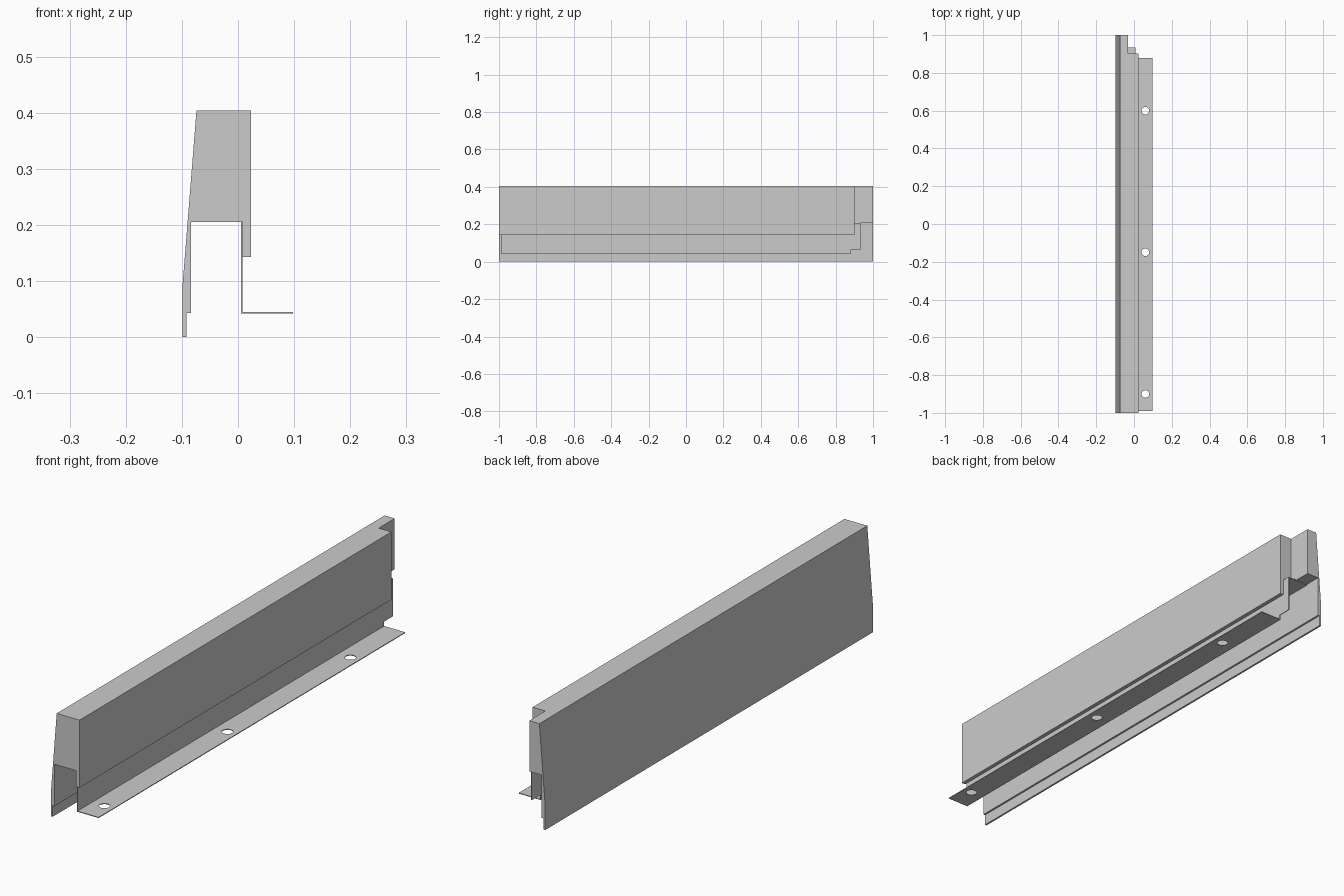
import bpy, bmesh
from mathutils import Vector

if "Cube" in bpy.data.objects:
    bpy.data.objects.remove(bpy.data.objects["Cube"])


def prism(name, points, start, depth):
    """Extrude a closed 3D outline along the depth vector."""
    bm = bmesh.new()
    face = bm.faces.new([bm.verts.new(Vector(p) + Vector(start)) for p in points])
    ret = bmesh.ops.extrude_face_region(bm, geom=[face])
    moved = [v for v in ret["geom"] if isinstance(v, bmesh.types.BMVert)]
    bmesh.ops.translate(bm, verts=moved, vec=depth)
    bmesh.ops.recalc_face_normals(bm, faces=bm.faces[:])
    mesh = bpy.data.meshes.new(name)
    bm.to_mesh(mesh)
    bm.free()
    obj = bpy.data.objects.new(name, mesh)
    bpy.context.collection.objects.link(obj)
    return obj


def box(name, lo, hi):
    (x0, y0, z0), (x1, y1, z1) = lo, hi
    return prism(name, [(x0, y0, z0), (x1, y0, z0), (x1, y1, z0), (x0, y1, z0)],
                 (0, 0, 0), (0, 0, z1 - z0))


def cut(target, cutter):
    """Subtract the cutter, apply, and discard it."""
    mod = target.modifiers.new("cut", 'BOOLEAN')
    mod.operation = 'DIFFERENCE'
    mod.solver = 'EXACT'
    mod.object = cutter
    cutter.hide_render = True
    bpy.context.view_layer.objects.active = target
    bpy.ops.object.modifier_apply(modifier=mod.name)
    bpy.data.objects.remove(cutter)


T = 0.003            # sheet thickness
SX, SZ = 0.005, 0.205  # inner corner of the bent sheet
Y0 = -0.99           # near end of the bent sheet

# Main body: sloped outer face, hanging leg with thin lip, open channel below
profile = [(-0.099, 0), (-0.099, 0.09), (-0.074, 0.404), (0.0235, 0.404),
           (0.0235, 0.143), (SX + T, 0.143), (SX + T, SZ + T), (-0.084, SZ + T),
           (-0.084, 0.043), (-0.0915, 0.043), (-0.0915, 0)]
body = prism("coping_body", [(x, 0, z) for x, z in profile], (0, -1, 0), (0, 2, 0))
# Full-height corner notch at the far end
cut(body, box("notch_cutter", (-0.031, 0.902, 0.1), (0.1, 1.1, 0.5)))

# Bent sheet: top plate lining the channel
box("sheet_top", (-0.084, -1, SZ), (SX + T, 0.934, SZ + T))

# Bent sheet: upright web, stepped at its far end
web = [(Y0, 0.042), (0.88, 0.042), (0.88, 0.062), (0.934, 0.062),
       (0.934, SZ + T), (Y0, SZ + T)]
prism("sheet_web", [(SX, y, z) for y, z in web], (0, 0, 0), (T, 0, 0))

# Bent sheet: mounting flange with three screw holes
flange = box("mounting_flange", (SX, Y0, 0.042), (0.098, 0.88, 0.042 + T))
for y in (-0.9, -0.15, 0.6):
    bpy.ops.mesh.primitive_cylinder_add(vertices=32, radius=0.02, depth=0.1,
                                        location=(0.06, y, 0.043))
    cut(flange, bpy.context.object)
